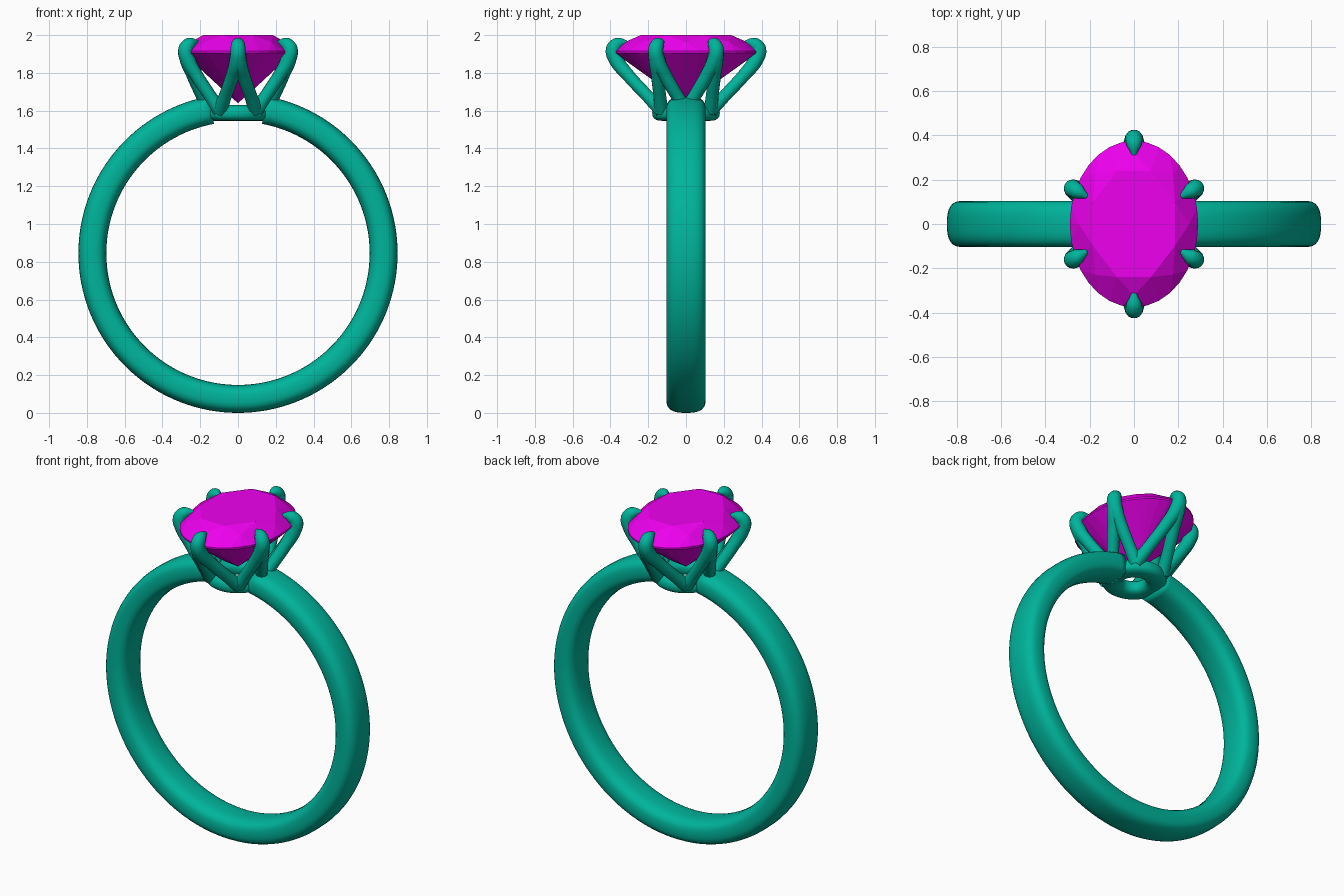
import bpy, bmesh, math
from mathutils import Vector

if "Cube" in bpy.data.objects:
    bpy.data.objects.remove(bpy.data.objects["Cube"])

TAU = math.tau


def material(name, color):
    m = bpy.data.materials.new(name)
    m.diffuse_color = color
    m.use_nodes = True
    m.node_tree.nodes["Principled BSDF"].inputs["Base Color"].default_value = m.diffuse_color
    return m


METAL = material("teal_metal", (0.0, 0.46, 0.33, 1))
GEM = material("magenta_stone", (0.85, 0.0, 0.85, 1))


def add_mesh(name, bm, mat, smooth=True):
    bmesh.ops.recalc_face_normals(bm, faces=bm.faces)
    me = bpy.data.meshes.new(name)
    bm.to_mesh(me)
    bm.free()
    me.materials.append(mat)
    ob = bpy.data.objects.new(name, me)
    bpy.context.collection.objects.link(ob)
    for p in me.polygons:
        p.use_smooth = smooth
    return ob


def skin(name, rings, closed):
    """Bridge a list of cross-section loops into a tube."""
    bm = bmesh.new()
    loops = [[bm.verts.new(p) for p in r] for r in rings]
    n = len(loops[0])
    pairs = list(zip(loops, loops[1:] + loops[:1]))
    for a, b in pairs if closed else pairs[:-1]:
        for j in range(n):
            k = (j + 1) % n
            bm.faces.new((a[j], a[k], b[k], b[j]))
    if not closed:
        bm.faces.new(loops[0])
        bm.faces.new(loops[-1])
    return add_mesh(name, bm, METAL)


def superellipse(a, b, e, n):
    def f(c):
        return math.copysign(abs(c) ** (2 / e), c)
    return [(a * f(math.cos(TAU * i / n)), b * f(math.sin(TAU * i / n)))
            for i in range(n)]


# Band: rounded section swept round the finger, open at the head
section = superellipse(0.074, 0.104, 2.8, 32)
gap = math.radians(10.5)
rings = []
for i in range(129):
    a = gap + (TAU - 2 * gap) * i / 128
    rings.append([((0.771 + u) * math.sin(a), v, 0.845 + (0.771 + u) * math.cos(a))
                  for u, v in section])
skin("band", rings, False)

# Seat: rounded collar with a centre hole under the stone
section = superellipse(0.058, 0.042, 2.6, 20)
skin("seat", [[((0.121 + u) * math.cos(TAU * i / 64), (0.121 + u) * math.sin(TAU * i / 64),
                1.588 + v) for u, v in section] for i in range(64)], True)


# Prongs: each is a pair of wires rising from the seat and merging at a claw
def wire(name, foot, claw):
    foot, claw = Vector(foot), Vector(claw)
    inward = -claw.normalized()
    path = [(0, 1.60, 0.95), (0.3, 1.68, 0.85), (0.7, 1.79, 0.88),
            (0.93, 1.865, 1.0), (1, 1.925, 1.0)]
    pts = [(foot.lerp(claw, t), z, r) for t, z, r in path]
    pts += [(claw + inward * 0.025, 1.953, 0.88), (claw + inward * 0.075, 1.962, 0.25)]
    cu = bpy.data.curves.new(name, 'CURVE')
    cu.dimensions = '3D'
    cu.bevel_depth = 0.04
    cu.bevel_resolution = 4
    cu.use_fill_caps = True
    cu.resolution_u = 6
    sp = cu.splines.new('BEZIER')
    sp.bezier_points.add(len(pts) - 1)
    for bp, (p, z, r) in zip(sp.bezier_points, pts):
        bp.co = (p.x, p.y, z)
        bp.radius = r
        bp.handle_left_type = bp.handle_right_type = 'AUTO'
    cu.materials.append(METAL)
    ob = bpy.data.objects.new(name, cu)
    bpy.context.collection.objects.link(ob)
    bpy.ops.object.select_all(action='DESELECT')
    ob.select_set(True)
    bpy.context.view_layer.objects.active = ob
    bpy.ops.object.convert(target='MESH')
    bpy.ops.object.shade_smooth_by_angle(angle=math.radians(60))


for s in (-1, 1):
    for side in (-1, 1):
        wire("end_prong", (side * 0.095, s * 0.13), (0, s * 0.385))
        wire("side_prong_outer", (side * 0.095, s * 0.13), (side * 0.276, s * 0.16))
        wire("side_prong_inner", (side * 0.155, 0), (side * 0.276, s * 0.16))

# Stone: oval brilliant cut, rings of points wrapped by a convex hull
bm = bmesh.new()


def stone_ring(n, r, z, offset=0.0):
    for i in range(n):
        a = TAU * (i + offset) / n
        bm.verts.new((0.29 * r * math.cos(a), 0.376 * r * math.sin(a), z))


stone_ring(8, 0.69, 2.0, 0.5)      # table
stone_ring(8, 0.86, 1.963)         # crown
stone_ring(32, 1.0, 1.915)         # girdle
stone_ring(32, 1.0, 1.905)
stone_ring(8, 0.25, 1.698, 0.5)    # pavilion
bm.verts.new((0, 0, 1.64))
hull = bmesh.ops.convex_hull(bm, input=bm.verts)
loose = [v for v in bm.verts if not v.link_faces]
bmesh.ops.delete(bm, geom=loose, context='VERTS')
bmesh.ops.dissolve_limit(bm, angle_limit=0.01, verts=bm.verts, edges=bm.edges)
add_mesh("stone", bm, GEM, smooth=False)
